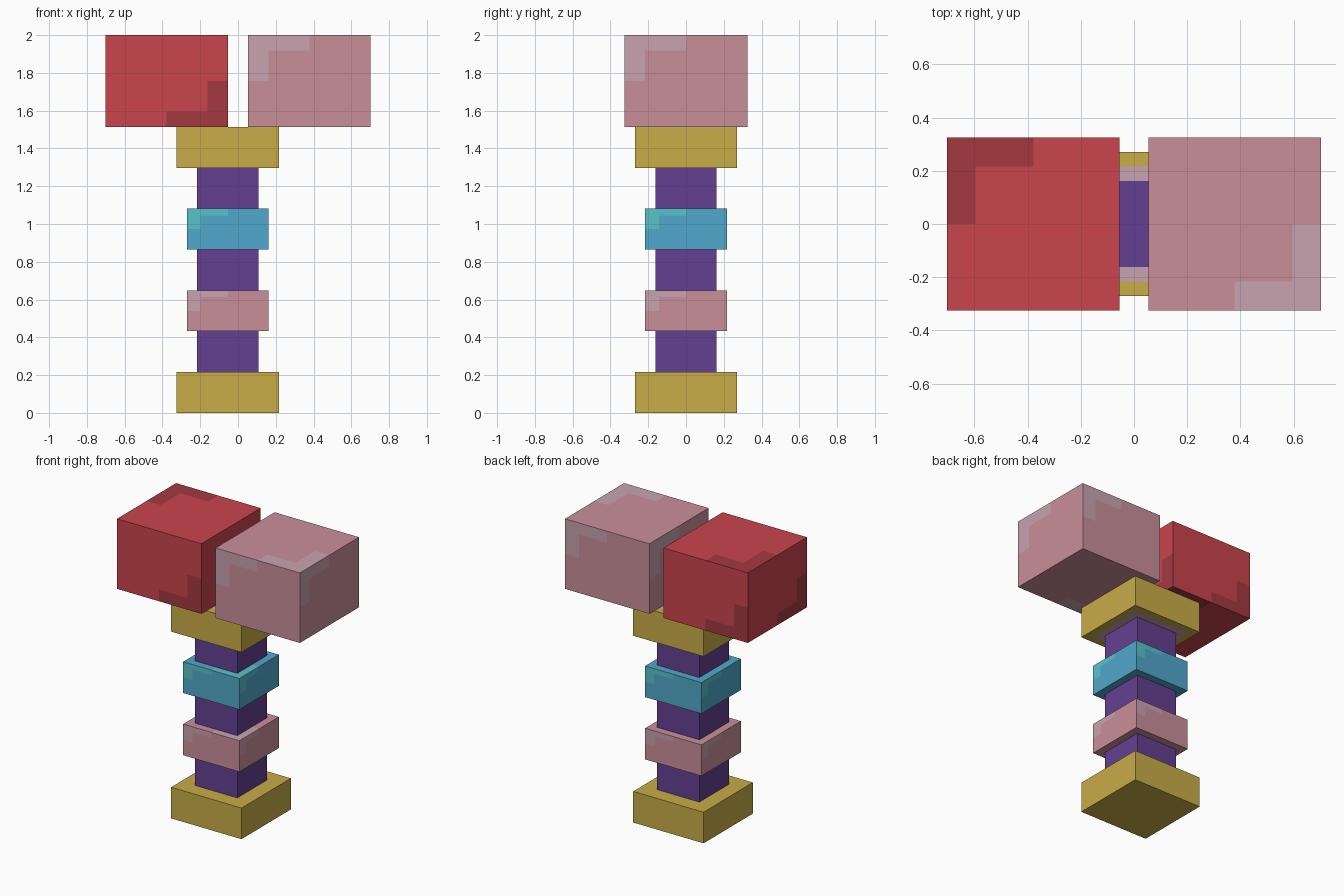
import bpy, bmesh
from mathutils import Vector

cube = bpy.data.objects.get("Cube")
if cube:
    bpy.data.objects.remove(cube, do_unlink=True)

U = 2 / 37  # grid unit: the model is 37 units tall


def material(name, rgb):
    """Flat material from an sRGB colour (0-255)."""
    lin = [((c / 255 + 0.055) / 1.055) ** 2.4 for c in rgb] + [1.0]
    m = bpy.data.materials.new(name)
    m.use_nodes = True
    m.diffuse_color = lin
    bsdf = m.node_tree.nodes["Principled BSDF"]
    bsdf.inputs["Base Color"].default_value = lin
    bsdf.inputs["Roughness"].default_value = 0.9
    return m


yellow = material("mustard yellow", (200, 173, 72))
purple = material("purple", (100, 64, 145))
pink = material("dusty pink", (202, 143, 154))
light_pink = material("pale pink", (200, 163, 176))
blue = material("sky blue", (80, 168, 204))
teal = material("teal", (90, 194, 202))
red = material("red", (201, 69, 77))
dark_red = material("dark red", (163, 58, 64))


def face_uv(n, p):
    """Position on a box face, 0..1 each way; p is -1..1 in the box."""
    if n.z > 0.5:
        u, v = -p.x, -p.y
    elif n.z < -0.5:
        u, v = p.x, -p.y
    else:
        u, v = Vector((-n.y, n.x, 0)).dot(p), p.z
    return (u + 1) / 2, (v + 1) / 2


def in_corner(a, b):
    """L-shaped patch around one face corner."""
    return (a < 1 / 6 and b < 1 / 2) or (b < 1 / 6 and a < 1 / 2)


def upper_left(n, p):
    u, v = face_uv(n, p)
    return int(in_corner(u, 1 - v))


def lower_right(n, p):
    u, v = face_uv(n, p)
    return int(in_corner(1 - u, v))


def nested_squares(n, p):
    """Concentric squares on the top and bottom faces only."""
    r = max(abs(p.x), abs(p.y))
    if abs(n.z) < 0.5 or r > 0.8:
        return 0
    return 1 if r > 0.6 else 2


def box(name, centre, half, mats, rule=None, cuts=(), axes=(0, 1, 2)):
    """Box in grid units, cut at fractions of its half size and painted by rule."""
    bm = bmesh.new()
    bmesh.ops.create_cube(bm, size=2)
    for axis in axes:
        for c in cuts:
            n = Vector((0, 0, 0))
            n[axis] = 1
            bmesh.ops.bisect_plane(bm, geom=bm.verts[:] + bm.edges[:] + bm.faces[:],
                                   plane_co=n * c, plane_no=n)
    bm.normal_update()
    if rule:
        for f in bm.faces:
            f.material_index = rule(f.normal, f.calc_center_median())
    for v in bm.verts:
        v.co = Vector([v.co[i] * half[i] * U for i in range(3)])
    me = bpy.data.meshes.new(name)
    bm.to_mesh(me)
    bm.free()
    for m in mats:
        me.materials.append(m)
    ob = bpy.data.objects.new(name, me)
    ob.location = Vector(centre) * U
    bpy.context.collection.objects.link(ob)
    return ob


PATCH = (-2 / 3, 0, 2 / 3)

# Column: square base, shaft segments, two collars and a capital
box("base", (-1, 0, 2), (5, 5, 2), [yellow])
for i, z in enumerate((6, 14, 22)):
    box(f"shaft_segment_{i + 1}", (-1, 0, z), (3, 3, 2), [purple])
box("lower_collar", (-1, 0, 10), (4, 4, 2), [pink, light_pink], upper_left, PATCH)
box("upper_collar", (-1, 0, 18), (4, 4, 2), [blue, teal], upper_left, PATCH)
box("capital", (-1, 0, 26), (5, 5, 2), [yellow, light_pink, purple],
    nested_squares, (-0.8, -0.6, 0.6, 0.8), axes=(0, 1))

# Pair of large head blocks with a narrow gap between them
box("right_head_block", (-7, 0, 32.5), (6, 6, 4.5), [red, dark_red], lower_right, PATCH)
box("left_head_block", (7, 0, 32.5), (6, 6, 4.5), [pink, light_pink], upper_left, PATCH)
